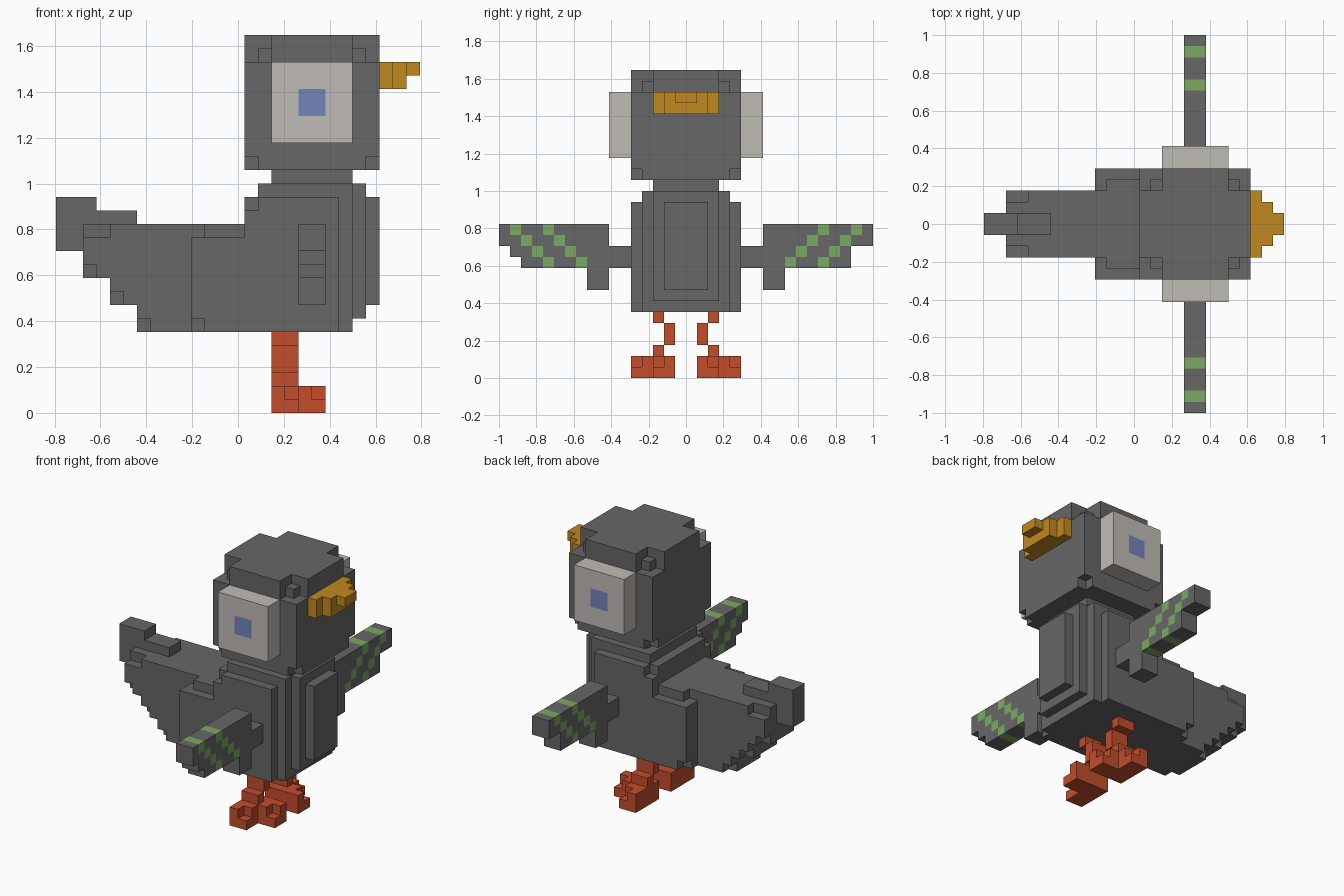
import bpy, bmesh
from mathutils import Vector

if "Cube" in bpy.data.objects:
    bpy.data.objects.remove(bpy.data.objects["Cube"], do_unlink=True)

U = 2 / 34            # size of one block
X0 = 13.5             # block column that lies on x = 0


def material(name, rgb):
    m = bpy.data.materials.new(name)
    m.use_nodes = True
    m.diffuse_color = (*rgb, 1)
    bsdf = m.node_tree.nodes["Principled BSDF"]
    bsdf.inputs["Base Color"].default_value = (*rgb, 1)
    bsdf.inputs["Roughness"].default_value = 0.9
    return m


GREY = material("feather grey", (0.135, 0.135, 0.135))
GREEN = material("wing green", (0.20, 0.40, 0.12))
WHITE = material("eye white", (0.53, 0.50, 0.47))
BLUE = material("pupil blue", (0.17, 0.23, 0.50))
GOLD = material("beak gold", (0.54, 0.25, 0.015))
RED = material("leg red", (0.54, 0.075, 0.025))


def cells(boxes):
    """All block cells inside boxes given as (x0, x1, y0, y1, z0, z1)."""
    return {(x, y, z) for x0, x1, y0, y1, z0, z1 in boxes
            for x in range(x0, x1) for y in range(y0, y1) for z in range(z0, z1)}


def blocks(name, add, mats, cut=(), sides=(1, -1), rule=None):
    """Blocky solid: add boxes, carve boxes, place on the given y sides, skin it."""
    half = cells(add) - cells(cut)
    solid = {(x, y if s > 0 else -1 - y, z) for x, y, z in half for s in sides}
    bm = bmesh.new()
    for c in solid:
        for axis in range(3):
            for d in (1, -1):
                n = [0, 0, 0]
                n[axis] = d
                if (c[0] + n[0], c[1] + n[1], c[2] + n[2]) in solid:
                    continue
                a, b = Vector((0, 0, 0)), Vector((0, 0, 0))
                a[(axis + 1) % 3] = 0.5
                b[(axis + 2) % 3] = 0.5
                if d < 0:
                    a, b = b, a
                m = Vector(c) + Vector((0.5, 0.5, 0.5)) + Vector(n) * 0.5
                corners = (m - a - b, m + a - b, m + a + b, m - a + b)
                f = bm.faces.new([bm.verts.new(((p.x - X0) * U, p.y * U, p.z * U))
                                  for p in corners])
                if rule and rule(c, n):
                    f.material_index = 1
    bmesh.ops.remove_doubles(bm, verts=bm.verts, dist=1e-4)
    bmesh.ops.dissolve_limit(bm, angle_limit=0.02, verts=bm.verts, edges=bm.edges,
                             delimit={'MATERIAL'})
    me = bpy.data.meshes.new(name)
    bm.to_mesh(me)
    bm.free()
    for m in mats:
        me.materials.append(m)
    ob = bpy.data.objects.new(name, me)
    bpy.context.collection.objects.link(ob)
    return ob


# Torso with stepped breast, rump, neck and tapering tail
blocks("body",
       [(14, 21, 0, 5, 6, 16), (21, 22, 0, 4, 6, 17), (22, 23, 0, 3, 7, 17),
        (23, 24, 0, 2, 8, 16), (15, 21, 0, 4, 16, 17), (16, 22, 0, 3, 17, 18),
        (10, 14, 0, 5, 6, 13), (10, 14, 0, 4, 13, 14),
        (2, 10, 0, 3, 10, 14), (4, 10, 0, 3, 8, 10), (6, 10, 0, 3, 6, 8),
        (0, 3, 0, 1, 12, 16), (3, 6, 0, 1, 14, 15)],
       [GREY],
       cut=[(14, 15, 4, 5, 15, 16), (10, 11, 4, 5, 6, 7), (10, 11, 3, 4, 13, 14),
            (2, 4, 2, 3, 13, 14), (2, 3, 2, 3, 10, 11),
            (4, 5, 2, 3, 8, 9), (6, 7, 2, 3, 6, 7)])

# Head: cube with clipped corners and a small step in each top corner
blocks("head",
       [(14, 24, 0, 5, 18, 26), (14, 24, 0, 3, 26, 28), (16, 22, 0, 5, 26, 28),
        (15, 16, 3, 4, 26, 27), (22, 23, 3, 4, 26, 27)],
       [GREY],
       cut=[(14, 15, 4, 5, 18, 19), (23, 24, 4, 5, 18, 19)])

# Beak
blocks("beak",
       [(24, 25, 0, 3, 24, 26), (25, 26, 0, 2, 24, 26), (26, 27, 0, 1, 25, 26)],
       [GOLD])


def is_pupil(c, n):
    return n[1] != 0 and c[0] in (18, 19) and c[2] in (22, 23)


def is_stripe(c, n):
    y = c[1] if c[1] >= 0 else -1 - c[1]
    return c[2] >= 10 and y - c[2] in (2, -1)


for label, s in (("front", -1), ("back", 1)):
    # Eye block with pupil
    blocks(label + "_eye", [(16, 22, 5, 7, 20, 26)], [WHITE, BLUE],
           sides=(s,), rule=is_pupil)
    # Wing with two diagonal stripes
    tip = [(18, 20, 15, 16, 11, 14)] if s < 0 else []
    blocks(label + "_wing",
           [(18, 20, 5, 7, 10, 12), (18, 20, 7, 15, 10, 14),
            (18, 20, 15, 17, 12, 14), (18, 20, 7, 9, 8, 10)] + tip,
           [GREY, GREEN], sides=(s,), rule=is_stripe)
    # Crooked leg and foot with two notched toes
    blocks(label + "_leg",
           [(16, 18, 2, 3, 5, 6), (16, 18, 1, 2, 3, 5), (16, 18, 2, 3, 2, 3),
            (16, 18, 1, 3, 0, 2), (16, 18, 3, 5, 0, 2), (18, 20, 1, 3, 0, 2)],
           [RED], cut=[(17, 18, 4, 5, 1, 2), (19, 20, 2, 3, 1, 2)], sides=(s,))
